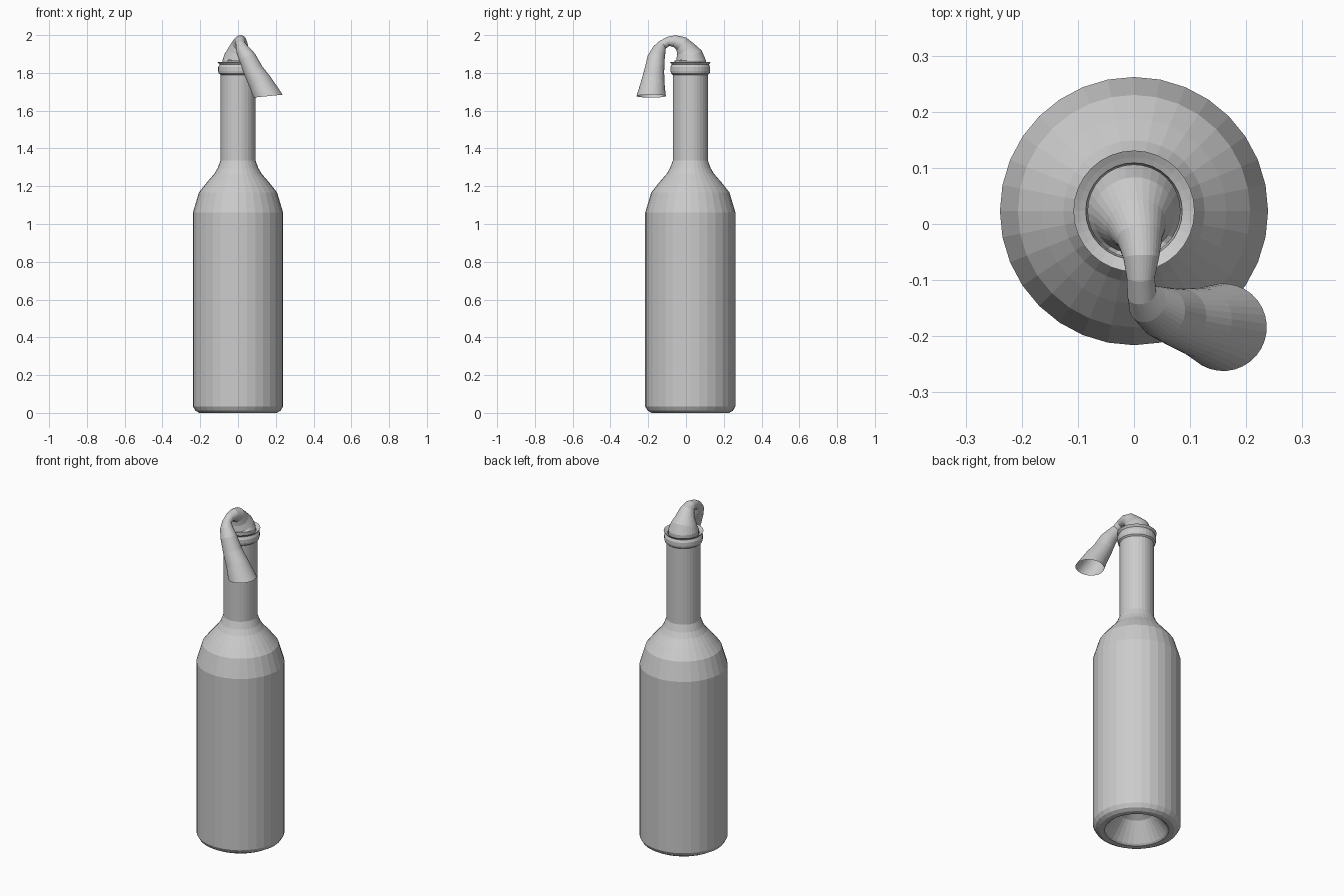
import bpy, bmesh, math
from mathutils import Vector

if "Cube" in bpy.data.objects:
    bpy.data.objects.remove(bpy.data.objects["Cube"])

SIDES = 32


def loft(name, rings, cap_start=False, cap_end=False):
    """Skin a list of vertex rings into one mesh object."""
    bm = bmesh.new()
    loops = [[bm.verts.new(p) for p in ring] for ring in rings]
    for a, b in zip(loops, loops[1:]):
        for i in range(SIDES):
            j = (i + 1) % SIDES
            bm.faces.new((a[i], a[j], b[j], b[i]))
    if cap_start:
        bm.faces.new(loops[0][::-1])
    if cap_end:
        bm.faces.new(loops[-1])
    bmesh.ops.recalc_face_normals(bm, faces=bm.faces)
    mesh = bpy.data.meshes.new(name)
    bm.to_mesh(mesh)
    bm.free()
    obj = bpy.data.objects.new(name, mesh)
    bpy.context.collection.objects.link(obj)
    return obj


def ring(center, radius, u, v):
    return [center + radius * (math.cos(t) * u + math.sin(t) * v)
            for t in (2 * math.pi * i / SIDES for i in range(SIDES))]


X, Y = Vector((1, 0, 0)), Vector((0, 1, 0))
AXIS_Y = 0.023

# Bottle: punt, body, shoulder, neck, lip and inner neck wall
profile = [(0.04, 0.14), (0.09, 0.11), (0.165, 0.008), (0.175, 0.0), (0.205, 0.0),
           (0.226, 0.012), (0.239, 0.035), (0.239, 1.06), (0.207, 1.167),
           (0.165, 1.22), (0.126, 1.265), (0.108, 1.295), (0.093, 1.335),
           (0.093, 1.79), (0.102, 1.797), (0.105, 1.81), (0.105, 1.83),
           (0.098, 1.845), (0.108, 1.857), (0.096, 1.85), (0.086, 1.845),
           (0.083, 1.82), (0.083, 1.65)]
loft("bottle", [ring(Vector((0, AXIS_Y, z)), r, X, Y) for r, z in profile], cap_start=True)

# Rag: plugged into the neck, bent over the lip, hanging as an open flare
path = [((0, 0.023, 1.68), 0.080), ((0, 0.023, 1.80), 0.082),
        ((0, 0.023, 1.865), 0.083), ((0, 0.016, 1.89), 0.073),
        ((0.004, -0.002, 1.925), 0.054), ((0.010, -0.025, 1.955), 0.041),
        ((0.013, -0.060, 1.968), 0.032), ((0.012, -0.095, 1.966), 0.025),
        ((0.014, -0.125, 1.948), 0.026), ((0.024, -0.142, 1.922), 0.036),
        ((0.050, -0.158, 1.880), 0.046), ((0.082, -0.168, 1.810), 0.053),
        ((0.120, -0.176, 1.745), 0.063), ((0.159, -0.184, 1.677), 0.078)]
pts = [Vector(p) for p, r in path]
u, prev, rings = X.copy(), Vector((0, 0, 1)), []
for i, (p, r) in enumerate(path):
    t = (pts[min(i + 1, len(pts) - 1)] - pts[max(i - 1, 0)]).normalized()
    if i < 3:
        t = Vector((0, 0, 1))
    if i == len(path) - 1:
        t = Vector((0.1, 0, -1)).normalized()
    u = prev.rotation_difference(t) @ u
    rings.append(ring(pts[i], r, u, t.cross(u)))
    prev = t
rag = loft("rag", rings, cap_start=True)
